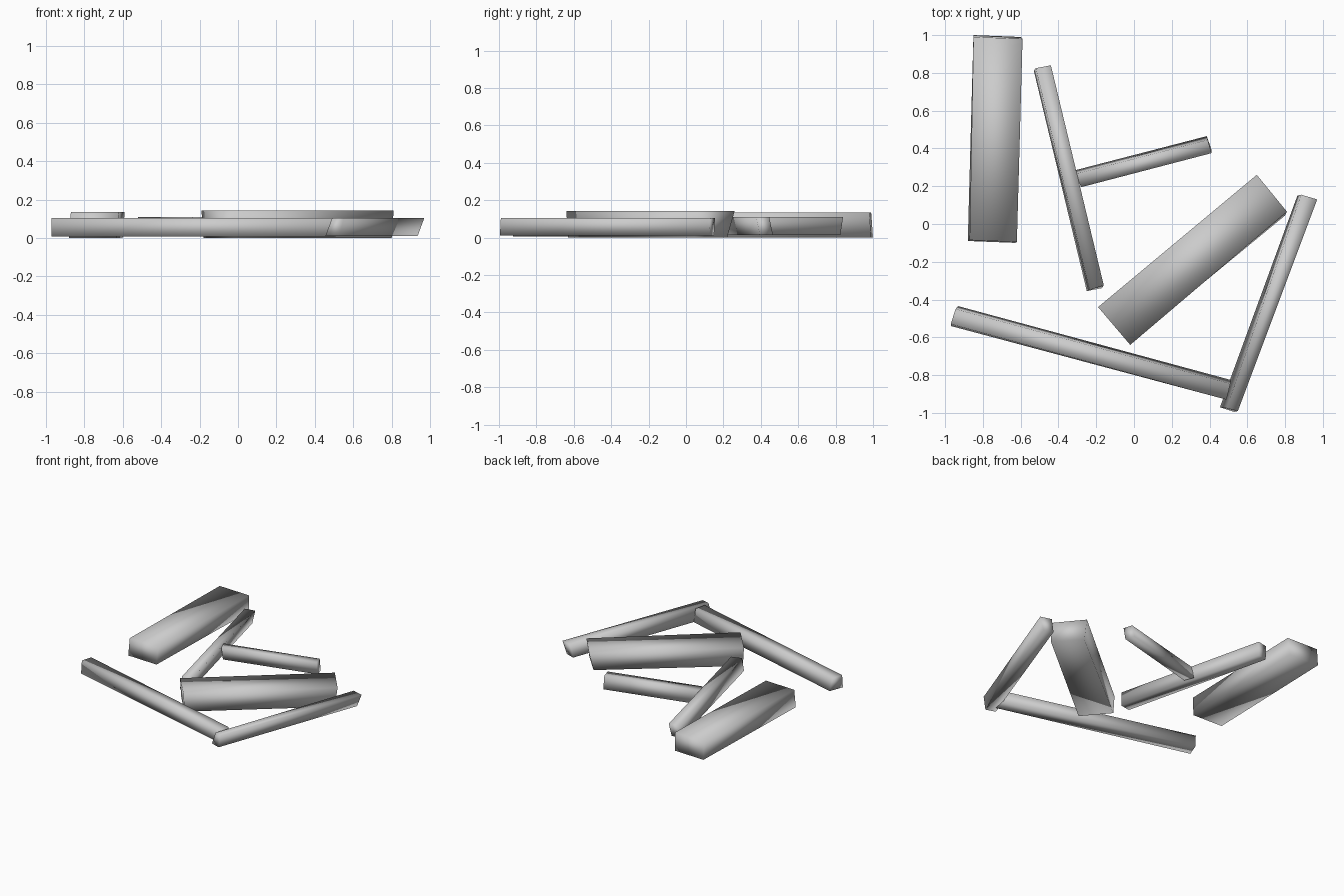
import bpy

# One plain grey for every bar
grey = bpy.data.materials.new("light_grey")
grey.diffuse_color = (0.6, 0.6, 0.6, 1)


def bar(name, bottom, top, z0, z1):
    """Six-sided bar lying flat: bottom and top outlines, counter-clockwise."""
    verts = [(x, y, z0) for x, y in bottom] + [(x, y, z1) for x, y in top]
    faces = [(3, 2, 1, 0), (4, 5, 6, 7)]
    faces += [(i, (i + 1) % 4, (i + 1) % 4 + 4, i + 4) for i in range(4)]
    mesh = bpy.data.meshes.new(name)
    mesh.from_pydata(verts, [], faces)
    mesh.materials.append(grey)
    mesh.shade_smooth()
    obj = bpy.data.objects.new(name, mesh)
    bpy.context.collection.objects.link(obj)
    return obj


# Two wide bars
bar("wide_bar_left",
    [(-0.88, -0.09), (-0.63, -0.10), (-0.60, 0.99), (-0.85, 1.0)],
    [(-0.87, -0.085), (-0.62, -0.095), (-0.59, 0.98), (-0.85, 0.99)], 0.005, 0.14)
bar("wide_bar_right",
    [(-0.18, -0.44), (-0.02, -0.63), (0.80, 0.045), (0.64, 0.22)],
    [(-0.19, -0.44), (-0.02, -0.64), (0.81, 0.065), (0.65, 0.26)], 0.005, 0.147)

# Two thin bars forming a T
bar("t_long_bar",
    [(-0.25, -0.355), (-0.17, -0.34), (-0.455, 0.825), (-0.53, 0.81)],
    [(-0.235, -0.35), (-0.16, -0.325), (-0.44, 0.84), (-0.52, 0.825)], 0.018, 0.115)
bar("t_short_bar",
    [(-0.28, 0.215), (0.41, 0.395), (0.385, 0.465), (-0.31, 0.285)],
    [(-0.28, 0.195), (0.41, 0.375), (0.39, 0.445), (-0.31, 0.265)], 0.018, 0.115)

# Two thin bars forming a corner
bar("corner_long_bar",
    [(-0.97, -0.54), (0.49, -0.925), (0.51, -0.825), (-0.93, -0.435)],
    [(-0.97, -0.53), (0.49, -0.93), (0.51, -0.845), (-0.945, -0.45)], 0.012, 0.11)
bar("corner_short_bar",
    [(0.455, -0.97), (0.53, -0.995), (0.935, 0.125), (0.865, 0.15)],
    [(0.49, -0.975), (0.55, -0.99), (0.97, 0.13), (0.885, 0.155)], 0.015, 0.11)

# Rest the lowest bars on the ground
for obj in bpy.context.collection.objects:
    obj.location.z = -0.005
